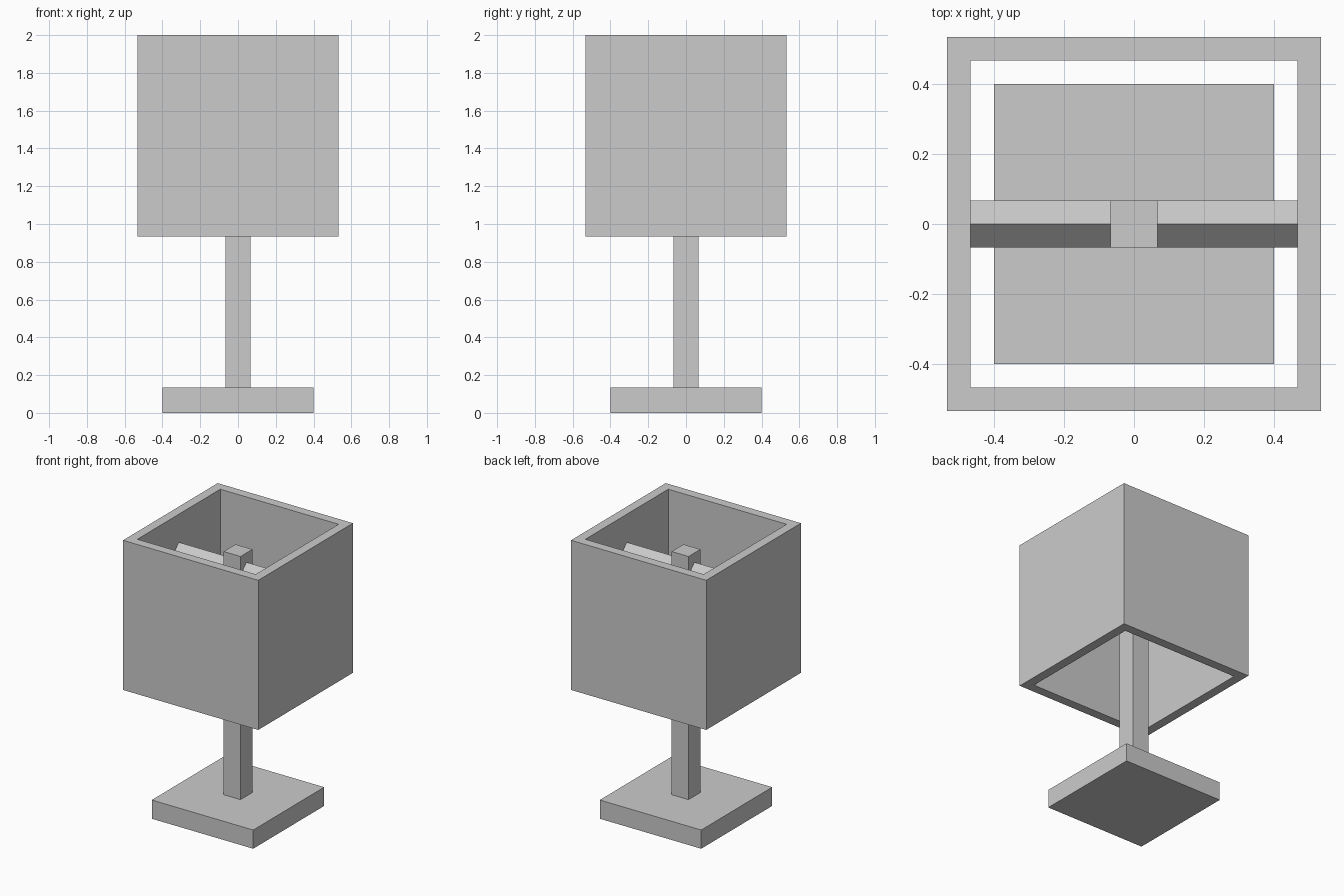
import bpy, bmesh

if "Cube" in bpy.data.objects:
    bpy.data.objects.remove(bpy.data.objects["Cube"])

U = 1 / 15  # modelling unit: half the post width


def add_object(name, bm):
    bmesh.ops.recalc_face_normals(bm, faces=bm.faces[:])
    mesh = bpy.data.meshes.new(name)
    bm.to_mesh(mesh)
    bm.free()
    obj = bpy.data.objects.new(name, mesh)
    bpy.context.collection.objects.link(obj)
    return obj


def square_box(name, half, z0, z1):
    bm = bmesh.new()
    bmesh.ops.create_cube(bm, size=1)
    bmesh.ops.scale(bm, vec=(2 * half, 2 * half, z1 - z0), verts=bm.verts)
    bmesh.ops.translate(bm, vec=(0, 0, (z0 + z1) / 2), verts=bm.verts)
    return add_object(name, bm)


def square_tube(name, outer, inner, z0, z1):
    # closed loop of four rings: outer low, outer high, inner high, inner low
    bm = bmesh.new()
    corners = [(-1, -1), (1, -1), (1, 1), (-1, 1)]
    rings = [[bm.verts.new((x * h, y * h, z)) for x, y in corners]
             for h, z in ((outer, z0), (outer, z1), (inner, z1), (inner, z0))]
    for r in range(4):
        a, b = rings[r], rings[(r + 1) % 4]
        for i in range(4):
            j = (i + 1) % 4
            bm.faces.new((a[i], a[j], b[j], b[i]))
    return add_object(name, bm)


def diamond_bar(name, half_length, radius, z):
    bm = bmesh.new()
    profile = [(-radius, 0), (0, radius), (radius, 0), (0, -radius)]
    end = bm.faces.new([bm.verts.new((-half_length, y, z + h)) for y, h in profile])
    ext = bmesh.ops.extrude_face_region(bm, geom=[end], use_keep_orig=True)
    moved = [g for g in ext["geom"] if isinstance(g, bmesh.types.BMVert)]
    bmesh.ops.translate(bm, vec=(2 * half_length, 0, 0), verts=moved)
    return add_object(name, bm)


# Foot and upright
square_box("lamp_base", 6 * U, 0, 2 * U)
square_box("lamp_post", U, 2 * U, 28 * U)

# Open shade and the bar that carries it
square_tube("lamp_shade", 8 * U, 7 * U, 14 * U, 30 * U)
diamond_bar("shade_support_bar", 7 * U, U, 26 * U)
